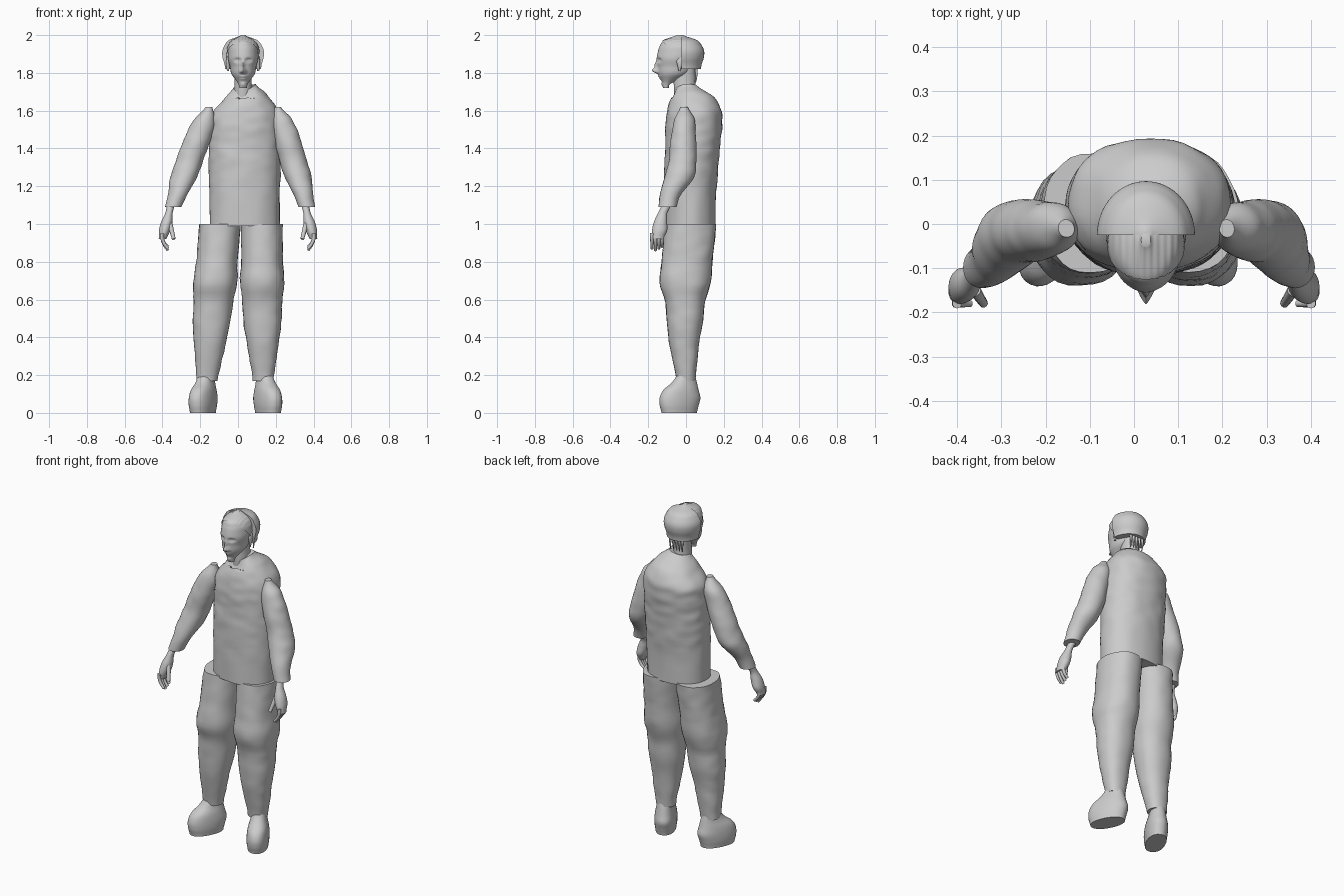
import bpy, bmesh, math
from mathutils import Vector, noise

if "Cube" in bpy.data.objects:
    bpy.data.objects.remove(bpy.data.objects["Cube"])

# Single plain material
grey = bpy.data.materials.new("plain_grey")
grey.use_nodes = True
grey.diffuse_color = (0.6, 0.6, 0.6, 1)
grey.node_tree.nodes["Principled BSDF"].inputs["Base Color"].default_value = grey.diffuse_color

SIDES = (("right", -1), ("left", 1))
MIDDLE = 0.027


def register(name, data):
    obj = bpy.data.objects.new(name, data)
    bpy.context.collection.objects.link(obj)
    data.materials.append(grey)
    return obj


def sample(values, u):
    """Smooth curve through evenly spaced values, with u running from start to end."""
    last = len(values) - 1
    i = min(int(u * last), last - 1)
    t = u * last - i
    a, b, c, d = (values[max(0, min(last, i + k))] for k in (-1, 0, 1, 2))
    return b + t * (c - a + t * (2 * a - 5 * b + 4 * c - d + t * (3 * b - a - 3 * c + d))) / 2


def signed_power(value, power):
    return math.copysign(abs(value) ** power, value)


def loft(name, low, high, half, front, back, centre, ease=1, tweak=None,
         segments=32, rows=32, roundness=1, drop=None):
    """Upright skin from profiles of half width, front and back reach.
    centre gives x at a height; ease below one crowds the profile upward."""
    bm = bmesh.new()
    loops = []
    for row in range(rows + 1):
        u = row / rows
        z = low + (high - low) * u ** ease
        wide, fore, aft = (sample(values, u) for values in (half, front, back))
        loop = []
        for k in range(segments):
            angle = math.tau * k / segments
            x = centre(z) + wide * signed_power(math.cos(angle), roundness)
            y = (aft - fore) / 2 + (aft + fore) / 2 * signed_power(math.sin(angle), roundness)
            point = Vector((x, y, z))
            loop.append(bm.verts.new(tweak(point) if tweak else point))
        loops.append(loop)
    for lower, upper in zip(loops, loops[1:]):
        for k in range(segments):
            n = (k + 1) % segments
            bm.faces.new((lower[k], lower[n], upper[n], upper[k]))
    bm.faces.new(loops[0])
    bm.faces.new(loops[-1])
    if drop:
        gone = [face for face in bm.faces if drop(face.calc_center_median())]
        bmesh.ops.delete(bm, geom=gone, context="FACES")
    bmesh.ops.recalc_face_normals(bm, faces=bm.faces)
    mesh = bpy.data.meshes.new(name)
    bm.to_mesh(mesh)
    bm.free()
    return register(name, mesh)


def tube(name, points, radius, tip=0.7):
    """Round tapered tube along a short path."""
    curve = bpy.data.curves.new(name, "CURVE")
    curve.dimensions = "3D"
    curve.bevel_depth = radius
    curve.bevel_resolution = 3
    curve.use_fill_caps = True
    line = curve.splines.new("NURBS")
    line.points.add(len(points) - 1)
    line.use_endpoint_u = True
    line.order_u = 3
    for i, (target, source) in enumerate(zip(line.points, points)):
        target.co = (*source, 1)
        target.radius = 1 + (tip - 1) * i / (len(points) - 1)
    register(name, curve)


def crumple(p):
    """Soft cloth unevenness."""
    amount = noise.noise(Vector((p.x * 14, p.y * 14, p.z * 20)))
    return p + Vector((p.x, p.y, 0)).normalized() * amount * 0.005


def on_middle(z):
    return MIDDLE


# Shirt body, rising to the left shoulder, with a V neck
def shape_shirt(p):
    lean = max(0, min(1, (p.z - 1.55) * 8))
    p.z += 0.16 * lean * (p.x - MIDDLE)
    if p.z > 1.67 and p.y < 0:
        p.z -= max(0, 0.035 - abs(p.x - MIDDLE) / 2)
    return crumple(p)


loft("shirt_body", 0.99, 1.73,
     half=[0.185, 0.19, 0.19, 0.185, 0.175, 0.12, 0.06],
     front=[0.115, 0.115, 0.11, 0.11, 0.1, 0.08, 0.055],
     back=[0.155, 0.17, 0.18, 0.19, 0.19, 0.15, 0.06],
     centre=lambda z: 0.035, ease=0.5, tweak=shape_shirt,
     segments=48, rows=48, roundness=0.9)

# Sleeves and baggy trouser legs, each following its own slanted axis
sleeve_axis = {"right": lambda z: 0.36 * z - 0.736, "left": lambda z: 0.68 - 0.29 * z}
leg_axis = {"right": lambda z: 0.085 * z - 0.18, "left": lambda z: 0.135 - 0.01 * z}
for side, sign in SIDES:
    loft(side + "_sleeve", 1.09, 1.62,
         half=[0.045, 0.07, 0.072, 0.072, 0.068, 0.055, 0.018],
         front=[0.145, 0.115, 0.09, 0.085, 0.075, 0.06, 0.03],
         back=[-0.05, 0.04, 0.055, 0.055, 0.05, 0.045, 0.01],
         centre=sleeve_axis[side], ease=0.7, tweak=crumple)
    loft(side + "_trouser_leg", 0.17, 1,
         half=[0.055, 0.07, 0.085, 0.1, 0.105, 0.117, 0.11, 0.11, 0.11],
         front=[0.05, 0.07, 0.09, 0.1, 0.11, 0.14, 0.13, 0.12, 0.11],
         back=[0.05, 0.06, 0.07, 0.09, 0.1, 0.13, 0.14, 0.15, 0.16],
         centre=leg_axis[side], tweak=crumple, roundness=0.9)

    # Shoe, toe turned out
    shoe = loft(side + "_shoe", 0, 0.2,
                half=[0.055, 0.06, 0.06, 0.055, 0.045, 0.04],
                front=[0.14, 0.15, 0.15, 0.13, 0.08, 0.05],
                back=[0.06, 0.07, 0.08, 0.07, 0.06, 0.05],
                centre=lambda z: 0, roundness=0.9)
    shoe.location.x = sign * 0.155 - MIDDLE / 2
    shoe.rotation_euler.z = sign * math.radians(26)

    # Hand with curled fingers and a thumb
    loft(side + "_palm", 0.92, 1.1,
         half=[0.02, 0.03, 0.03, 0.02, 0.02],
         front=[0.18, 0.18, 0.17, 0.15, 0.13],
         back=[-0.12, -0.1, -0.1, -0.1, -0.08],
         centre=lambda z: sign * (0.63 - 0.25 * z), segments=24)
    for i, finger in enumerate(("index", "middle", "ring", "little")):
        y = 0.018 * i - 0.18
        end = 0.86 + 0.01 * abs(i - 1)
        tube(f"{side}_{finger}_finger",
             [(sign * 0.4, y, 0.95), (sign * 0.41, y, 0.91), (sign * 0.37, y, end)], 0.011)
    tube(side + "_thumb", [(sign * 0.36, -0.15, 1), (sign * 0.34, -0.18, 0.92)], 0.014)

    # Ear
    loft(side + "_ear", 1.81, 1.89,
         half=[0.005, 0.01, 0.01, 0.005],
         front=[0.04, 0.045, 0.05, 0.035],
         back=[-0.03, -0.02, -0.01, -0.02],
         centre=lambda z: MIDDLE + sign * 0.08, segments=16, rows=12)

# Neck
loft("neck", 1.64, 1.86, half=[0.055, 0.045, 0.045], front=[0.06, 0.065, 0.06],
     back=[0.06, 0.05, 0.05], centre=on_middle)

# Face features as soft bumps: side offset, height, push, width, tallness
features = {
    "nose_tip": (0, 1.812, 0.03, 0.012, 0.014),
    "nose_bridge": (0, 1.84, 0.015, 0.008, 0.02),
    "nostril": (0.013, 1.806, 0.009, 0.007, 0.008),
    "eye_socket": (0.03, 1.867, -0.014, 0.015, 0.01),
    "eyeball": (0.03, 1.866, 0.006, 0.009, 0.006),
    "upper_lip": (0, 1.781, 0.007, 0.018, 0.005),
    "lower_lip": (0, 1.768, 0.006, 0.014, 0.005),
    "chin": (0, 1.738, 0.008, 0.016, 0.01),
}


def shape_face(p):
    push = 0
    if p.y < -0.05:
        for offset, height, amount, wide, tall in features.values():
            across = (abs(p.x - MIDDLE) - offset) / wide
            push += amount * math.exp(-across ** 2 - ((p.z - height) / tall) ** 2)
    p.y -= push
    return p


head = dict(low=1.72, high=1.997, ease=0.7, centre=on_middle, segments=96, rows=90,
            half=[0.02, 0.06, 0.07, 0.08, 0.08, 0.075, 0.055, 0.01],
            front=[0.12, 0.145, 0.15, 0.155, 0.15, 0.14, 0.12, 0.05],
            back=[-0.09, 0.01, 0.04, 0.06, 0.07, 0.065, 0.045, -0.02])
loft("head", tweak=shape_face, **head)


# Swept front hair, a shell just above the scalp
def lift(p):
    p.x = MIDDLE + (p.x - MIDDLE) * 1.08
    p.y *= 1.02
    p.z += 0.003 + 0.001 * math.sin(p.x * 400)
    return p


loft("front_hair", tweak=lift, **head,
     drop=lambda c: c.z < 1.85 + max(0, -0.03 - c.y) * 1.25 or c.y > 0.02)


# Back hair cap, cut off flat across the crown
def cut_flat(p):
    p.y = max(p.y, -0.025)
    return p


cap = [0.095, 0.108, 0.11, 0.098, 0.074, 0.01]
loft("back_hair", 1.82, 2, half=cap, front=[r * 1.1 + 0.025 for r in cap],
     back=[r * 1.1 - 0.025 for r in cap], centre=on_middle, ease=0.7,
     tweak=cut_flat, segments=64)

# Loose strands at the nape
for i in range(5):
    x = MIDDLE + 0.02 * (i - 2)
    tube(f"nape_strand_{i + 1}", [(x, 0.05, 1.84), (x, 0.06, 1.79), (x, 0.05, 1.75)], 0.009, 0.3)

# Smooth shading, keeping hems crisp
for obj in bpy.context.scene.objects:
    obj.select_set(obj.type == "MESH")
bpy.context.view_layer.objects.active = shoe
bpy.ops.object.shade_smooth_by_angle(angle=math.radians(50))
